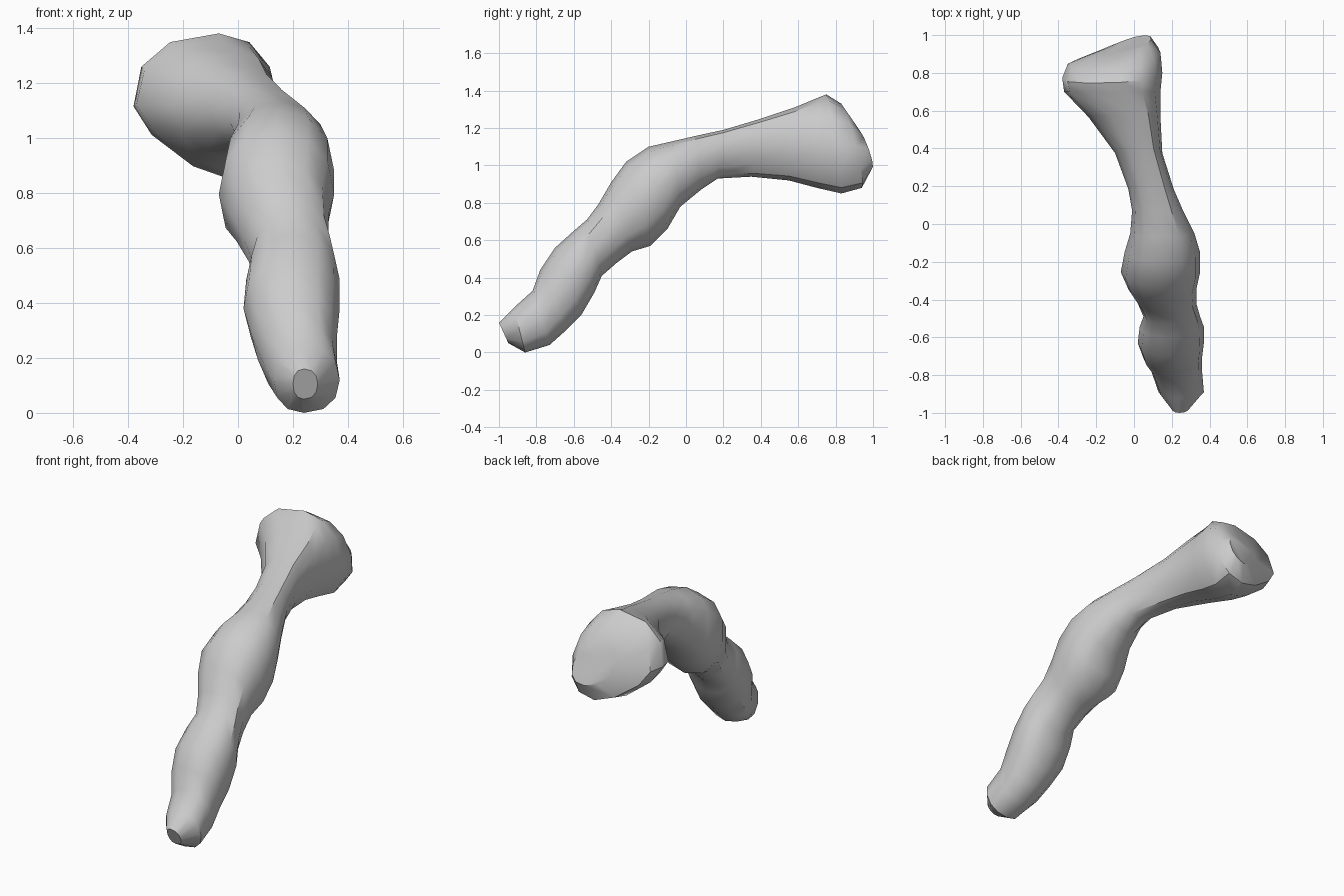
import bpy, bmesh, math
from mathutils import Vector

default_cube = bpy.data.objects.get("Cube")
if default_cube:
    bpy.data.objects.remove(default_cube, do_unlink=True)

SIDES = 12
FULLNESS = .88  # below one makes the cross-sections slightly boxy

# Each cross-section: upper point, lower point, side limits in x
lower_limb = [
    ((.24, -1.0, .16), (.24, -.95, .05), (.2, .29)),
    ((.24, -.92, .24), (.24, -.86, .0), (.13, .37)),
    ((.23, -.82, .33), (.24, -.73, .04), (.09, .36)),
    ((.21, -.78, .44), (.22, -.64, .12), (.05, .36)),
    ((.2, -.7, .56), (.21, -.56, .2), (.02, .37)),
    ((.2, -.6, .65), (.2, -.49, .32), (.03, .37)),
    ((.2, -.53, .71), (.19, -.45, .41), (.05, .35)),
]
upper_limb = [
    ((.18, -.47, .79), (.18, -.37, .48), (.02, .33)),
    ((.15, -.4, .91), (.16, -.29, .54), (-.03, .33)),
    ((.14, -.32, 1.02), (.14, -.19, .57), (-.07, .35)),
    ((.14, -.2, 1.1), (.14, -.1, .66), (-.05, .35)),
    ((.15, -.07, 1.13), (.15, -.03, .78), (-.02, .32)),
]
neck = [
    ((.13, .06, 1.16), (.13, .08, .87), (-.01, .26)),
    ((.1, .2, 1.19), (.1, .17, .93), (-.03, .21)),
    ((.05, .4, 1.25), (.05, .35, .94), (-.1, .15)),
    ((.0, .58, 1.31), (.0, .55, .92), (-.24, .14)),
]
head = [
    ((-.06, .7, 1.36), (-.03, .7, .88), (-.37, .14)),
    ((-.07, .75, 1.38), (-.03, .83, .85), (-.38, .15)),
    ((-.07, .83, 1.33), (-.03, .94, .88), (-.35, .14)),
    ((-.03, .91, 1.2), (.0, .99, .98), (-.17, .09)),
]
head_skews = (0, .05, .12, .25)


def soften(value, power):
    return math.copysign(abs(value) ** power, value)


def add_ring(bm, section, skew, underside):
    """Add a rounded loop; underside shapes its lower right quarter."""
    top, bottom, limits = Vector(section[0]), Vector(section[1]), section[2]
    center = (top + bottom) / 2
    rise_axis = (top - bottom) / 2
    ring = []
    for step in range(SIDES):
        angle = math.tau * step / SIDES
        across, up = math.cos(angle), math.sin(angle)
        power = underside if across < 0 and up < 0 else FULLNESS
        across, up = soften(across, power), soften(up, power)
        reach = limits[1] - center.x if across > 0 else center.x - limits[0]
        side_axis = Vector((reach, reach * skew, 0))
        ring.append(bm.verts.new(center + side_axis * across + rise_axis * up))
    return ring


def bridge(bm, first, second):
    """Join two neighbouring loops with a band of quads."""
    for i in range(SIDES):
        j = (i + 1) % SIDES
        bm.faces.new((first[i], first[j], second[j], second[i]))


def make_material(name, color):
    material = bpy.data.materials.new(name)
    material.use_nodes = True
    material.diffuse_color = color
    for node in material.node_tree.nodes:
        if node.type == "BSDF_PRINCIPLED":
            node.inputs["Base Color"].default_value = color
    return material


# One continuous skin through all sections, the head end turned slightly
bm = bmesh.new()
rings = [add_ring(bm, section, 0, FULLNESS) for section in lower_limb + upper_limb]
rings += [add_ring(bm, section, 0, 1.1) for section in neck]
rings += [add_ring(bm, section, skew, 1.35) for section, skew in zip(head, head_skews)]
for first, second in zip(rings, rings[1:]):
    bridge(bm, first, second)

# Closed ends
bm.faces.new(rings[0])
bm.faces.new(rings[-1])
bmesh.ops.recalc_face_normals(bm, faces=bm.faces)

mesh = bpy.data.meshes.new("bent_limb")
bm.to_mesh(mesh)
bm.free()
limb = bpy.data.objects.new("bent_limb", mesh)
bpy.context.collection.objects.link(limb)
mesh.materials.append(make_material("light_grey", (.6, .6, .6, 1)))

# Soft body with crisp edges at the blunt ends
bpy.ops.object.select_all(action="DESELECT")
limb.select_set(True)
bpy.context.view_layer.objects.active = limb
bpy.ops.object.shade_smooth_by_angle(angle=math.radians(35))
